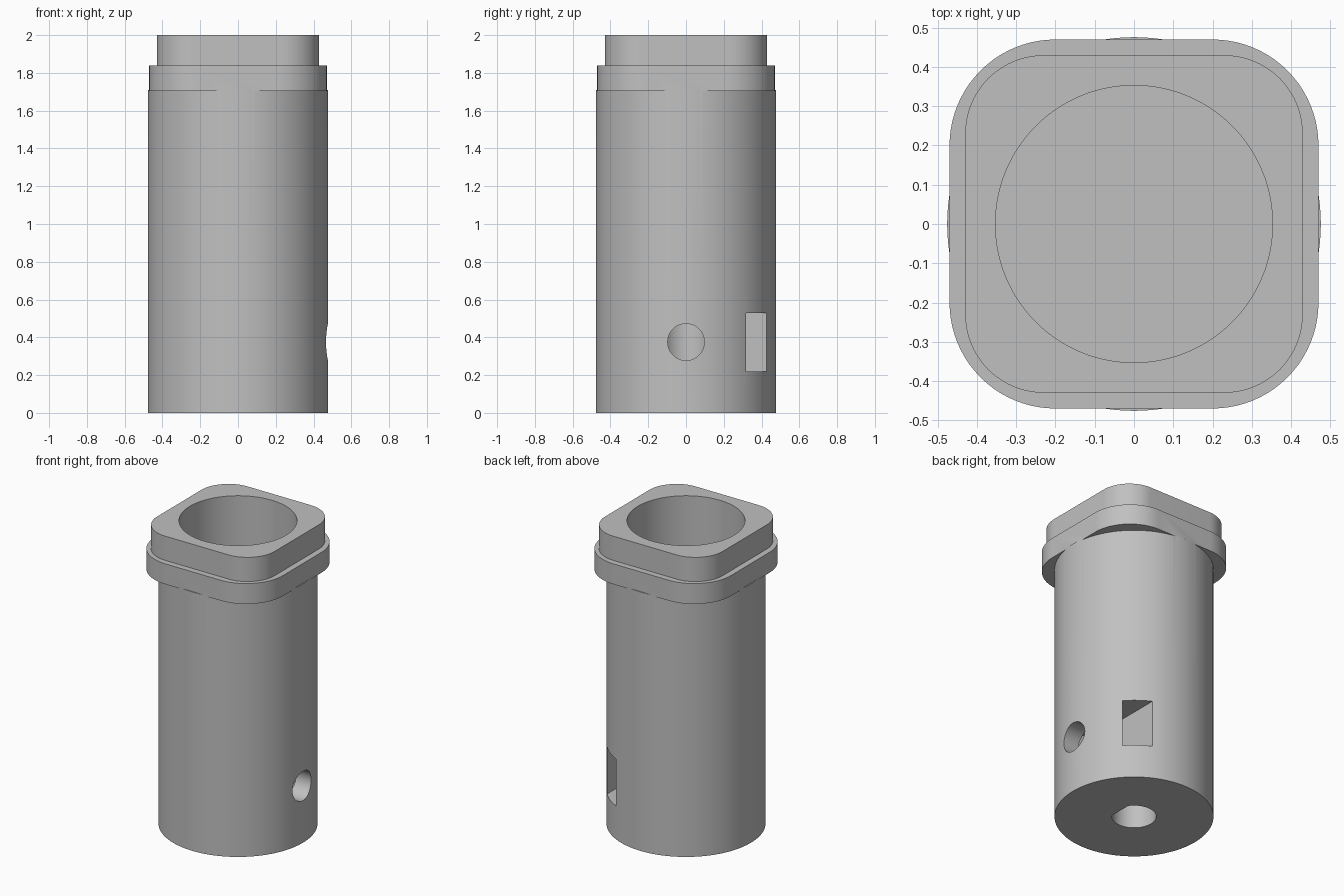
import bpy, math
from math import cos, sin, pi

if "Cube" in bpy.data.objects:
    bpy.data.objects.remove(bpy.data.objects["Cube"], do_unlink=True)

grey = bpy.data.materials.new("mid_grey")
grey.use_nodes = True
COLOUR = (0.53, 0.53, 0.53, 1)
grey.diffuse_color = COLOUR
grey.node_tree.nodes["Principled BSDF"].inputs["Base Color"].default_value = COLOUR


def prism(name, outline, z0, z1):
    """Extrude a counter-clockwise outline from z0 to z1."""
    n = len(outline)
    verts = [(x, y, z) for z in (z0, z1) for x, y in outline]
    faces = [tuple(reversed(range(n))), tuple(range(n, 2 * n))]
    faces += [(i, (i + 1) % n, n + (i + 1) % n, n + i) for i in range(n)]
    mesh = bpy.data.meshes.new(name)
    mesh.from_pydata(verts, [], faces)
    mesh.materials.append(grey)
    obj = bpy.data.objects.new(name, mesh)
    bpy.context.collection.objects.link(obj)
    return obj


def circle(r, n=128):
    return [(r * cos(2 * pi * i / n), r * sin(2 * pi * i / n)) for i in range(n)]


def rounded_square(half, r, steps=20):
    c = half - r
    pts = []
    for k, (sx, sy) in enumerate(((1, 1), (-1, 1), (-1, -1), (1, -1))):
        for i in range(steps + 1):
            a = (k + i / steps) * pi / 2
            pts.append((sx * c + r * cos(a), sy * c + r * sin(a)))
    return pts


def rectangle(x0, x1, y0, y1):
    return [(x0, y0), (x1, y0), (x1, y1), (x0, y1)]


def combine(target, tool, operation):
    """Apply a boolean and discard the tool object."""
    mod = target.modifiers.new(tool.name, "BOOLEAN")
    mod.operation, mod.solver, mod.object = operation, "EXACT", tool
    tool.hide_render = True
    bpy.ops.object.select_all(action="DESELECT")
    bpy.context.view_layer.objects.active = target
    target.select_set(True)
    bpy.ops.object.modifier_apply(modifier=mod.name)
    bpy.data.objects.remove(tool, do_unlink=True)


# Round body with a stepped rounded-square head
body = prism("coupling_body", circle(0.476), 0, 1.71)
combine(body, prism("flange", rounded_square(0.47, 0.27), 1.705, 1.84), "UNION")
combine(body, prism("head", rounded_square(0.43, 0.2), 1.83, 2.0), "UNION")

# Large blind bore from the top
combine(body, prism("bore", circle(0.353), 0.8, 2.1), "DIFFERENCE")

# Shaft hole in the base, with a flat on one side
flat = [(min(x, 0.11), y) for x, y in circle(0.133, 64) if x < 0.11]
half = math.sqrt(0.133 ** 2 - 0.11 ** 2)
first_lower = next(i for i, p in enumerate(flat) if p[1] < 0)
shaft = [(0.11, half)] + [p for p in flat if p[1] >= 0 and p[0] > -0.133]
upper = [p for p in shaft if p[1] > 1e-5]
lower = [(x, -y) for x, y in reversed(upper)]
combine(body, prism("shaft_hole", upper + [(-0.133, 0)] + lower, -0.1, 0.65), "DIFFERENCE")

# Nut slot entering from the back
combine(body, prism("nut_slot", rectangle(0.213, 0.355, -0.155, 0.6), 0.22, 0.53), "DIFFERENCE")

# Radial screw hole on the left side, reaching the shaft hole
screw = prism("screw_hole", circle(0.097, 48), 0.0, 0.6)
screw.rotation_euler = (0, pi / 2, 0)
screw.location = (0, 0, 0.375)
bpy.context.view_layer.update()
combine(body, screw, "DIFFERENCE")

bpy.ops.object.select_all(action="DESELECT")
body.select_set(True)
bpy.context.view_layer.objects.active = body
bpy.ops.object.shade_smooth_by_angle(angle=math.radians(30))
